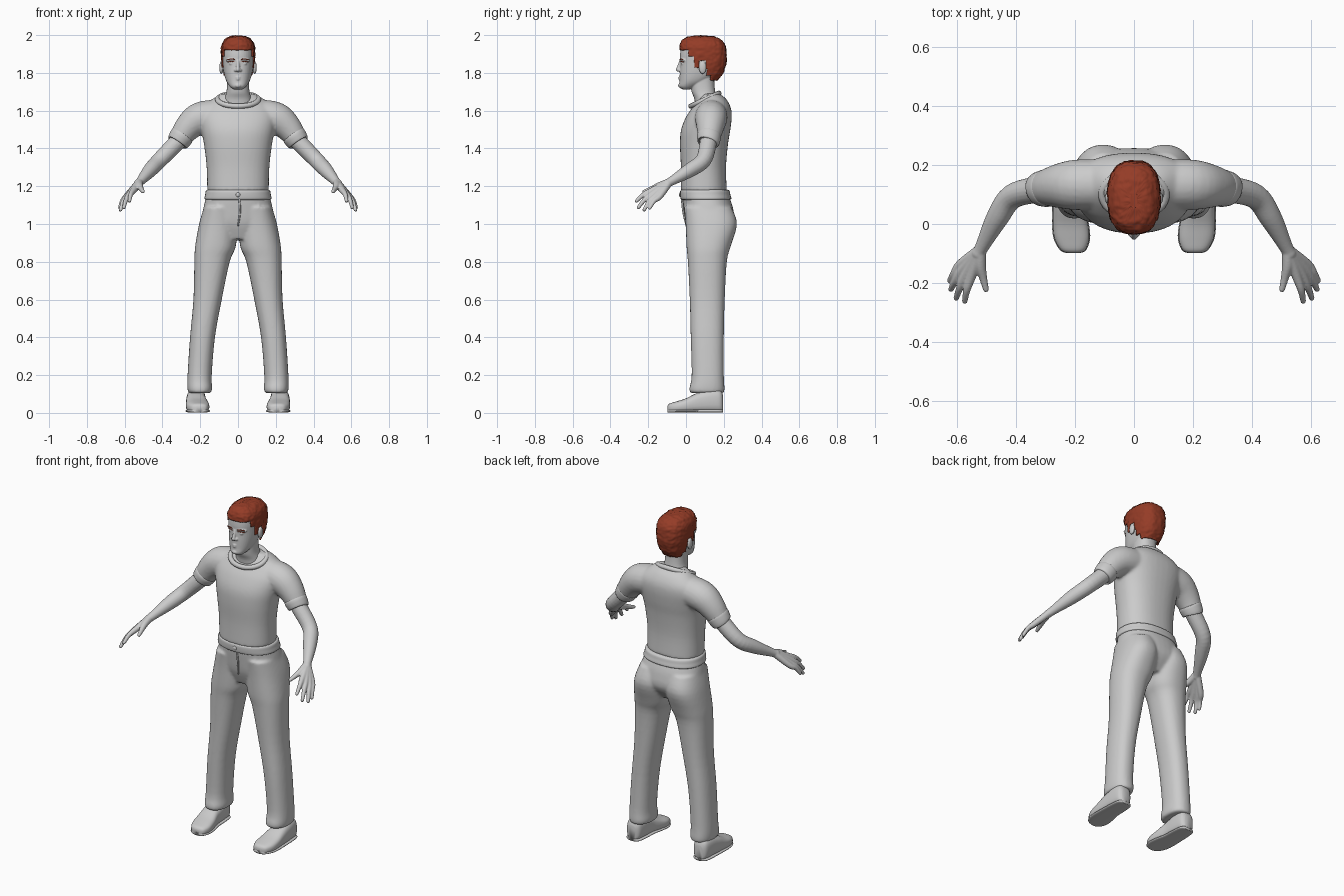
import bpy, bmesh, math, random
from mathutils import Vector, Matrix, noise

random.seed(4)
cube = bpy.data.objects.get("Cube")
if cube:
    bpy.data.objects.remove(cube, do_unlink=True)


def material(name, rgb):
    m = bpy.data.materials.new(name)
    m.use_nodes = True
    m.diffuse_color = (*rgb, 1)
    bsdf = next(n for n in m.node_tree.nodes if n.type == 'BSDF_PRINCIPLED')
    bsdf.inputs["Base Color"].default_value = (*rgb, 1)
    bsdf.inputs["Roughness"].default_value = 0.8
    return m


GREY = material("plain grey", (0.6, 0.6, 0.6))
HAIR = material("auburn hair", (0.3, 0.045, 0.02))


def spline(rows, n):
    """Smoothly interpolate rows of numbers."""
    out = []
    for i in range(len(rows) - 1):
        quad = [rows[max(i - 1, 0)], rows[i], rows[i + 1], rows[min(i + 2, len(rows) - 1)]]
        for k in range(n):
            t = k / n
            out.append([b + t / 2 * (c - a + t * (2*a - 5*b + 4*c - d + t * (3*(b - c) + d - a)))
                        for a, b, c, d in zip(*quad)])
    return out + [list(rows[-1])]


def skin(bm, rings, sides, power=2.0):
    """Skin closed superellipse rings given as centre, u radius vector, v radius vector."""
    def pw(a):
        return math.copysign(abs(a) ** (2 / power), a)
    loops = []
    for c, u, v in rings:
        angles = [math.tau * k / sides for k in range(sides)]
        loops.append([bm.verts.new(c + u * pw(math.cos(a)) + v * pw(math.sin(a))) for a in angles])
    for lo, hi in zip(loops, loops[1:]):
        for k in range(sides):
            j = (k + 1) % sides
            bm.faces.new((lo[k], lo[j], hi[j], hi[k]))
    bm.faces.new(loops[0][::-1])
    bm.faces.new(loops[-1])


def stack(bm, rows, n=4, sides=40, power=2.3, s=1):
    """Upright form from rows of z, x0, x1, y0, y1."""
    skin(bm, [(Vector((s * (a + b) / 2, (c + d) / 2, z)), Vector(((b - a) / 2, 0, 0)),
               Vector((0, (d - c) / 2, 0))) for z, a, b, c, d in spline(rows, n)], sides, power)


def centred(rows):
    return [(z, -w, w, f, b) for z, w, f, b in rows]


def ball(bm, loc, scale):
    m = Matrix.Translation(loc) @ Matrix.Diagonal((*scale, 1))
    bmesh.ops.create_icosphere(bm, subdivisions=3, radius=1, matrix=m)


def tube(bm, path, n=5, sides=20, rounded=True):
    """Round limb through points x, y, z, radius."""
    pts = spline(path, n)
    rings = []
    for i, p in enumerate(pts):
        t = Vector(pts[min(i + 1, len(pts) - 1)][:3]) - Vector(pts[max(i - 1, 0)][:3])
        u = t.cross(Vector((0.3, 0.9, 0.2))).normalized()
        rings.append((Vector(p[:3]), u * p[3], t.cross(u).normalized() * p[3]))
    skin(bm, rings, sides)
    if rounded:
        for p in (path[0], path[-1]):
            ball(bm, p[:3], [p[3]] * 3)


def finish(name, bm, mat=GREY, voxel=0, smooth=0, mirror=False):
    bmesh.ops.recalc_face_normals(bm, faces=bm.faces)
    me = bpy.data.meshes.new(name)
    bm.to_mesh(me)
    bm.free()
    me.materials.append(mat)
    ob = bpy.data.objects.new(name, me)
    bpy.context.collection.objects.link(ob)
    for p in me.polygons:
        p.use_smooth = True
    if voxel:
        r = ob.modifiers.new("Blend", 'REMESH')
        r.mode, r.voxel_size, r.use_smooth_shade = 'VOXEL', voxel, True
    if smooth:
        f = ob.modifiers.new("Soften", 'SMOOTH')
        f.factor, f.iterations = 0.5, smooth
    if mirror:
        ob.modifiers.new("Mirror", 'MIRROR')
    return ob


# Shirt: torso and sleeves blended together
bm = bmesh.new()
stack(bm, centred([(1.175, .163, -.028, .216), (1.3, .166, -.027, .212), (1.42, .18, -.032, .222),
                   (1.5, .195, -.026, .235), (1.57, .205, .002, .242), (1.62, .185, .036, .236),
                   (1.665, .13, .07, .21), (1.69, .09, .09, .175)]))
for s in (1, -1):
    tube(bm, [(s * .1, .135, 1.575, .085), (s * .2, .133, 1.56, .086), (s * .265, .128, 1.51, .073),
              (s * .32, .12, 1.433, .054)], rounded=False)
finish("shirt", bm, voxel=.008, smooth=8)

# Rolled sleeve hems
bm = bmesh.new()
tube(bm, [(.292, .123, 1.473, .058), (.297, .122, 1.466, .064), (.318, .12, 1.436, .059),
          (.322, .119, 1.43, .054)], n=3, sides=32, rounded=False)
finish("sleeve_hem", bm, mirror=True)

# Collar: a tilted ring around the neck
cu = bpy.data.curves.new("collar", 'CURVE')
cu.dimensions, cu.bevel_depth, cu.bevel_resolution = '3D', .014, 3
sp = cu.splines.new('POLY')
sp.points.add(39)
for k, p in enumerate(sp.points):
    a = math.tau * k / 40
    p.co = (.108 * math.sin(a), .1 - .074 * math.cos(a), 1.658 - .034 * math.cos(a), 1)
sp.use_cyclic_u = True
cu.materials.append(GREY)
bpy.context.collection.objects.link(bpy.data.objects.new("collar", cu))

# Trousers: pelvis and two legs
bm = bmesh.new()
stack(bm, centred([(.92, .12, .03, .2), (1.0, .195, 0, .255), (1.08, .184, -.012, .25),
                   (1.14, .17, -.018, .23), (1.185, .16, -.02, .214)]))
for s in (1, -1):
    stack(bm, [(.105, .143, .262, .022, .2), (.13, .137, .268, .018, .204), (.2, .139, .267, .03, .2),
               (.4, .122, .254, .025, .2), (.6, .086, .236, .02, .205), (.8, .044, .231, .01, .216),
               (.88, .012, .227, .003, .236), (1.0, .002, .206, -.002, .27),
               (1.09, .01, .18, -.01, .24)], s=s)
finish("trousers", bm, voxel=.008, smooth=6)

# Waistband, fly seam and button
bm = bmesh.new()
stack(bm, centred([(1.128, .165, -.02, .226), (1.133, .178, -.028, .24), (1.155, .174, -.031, .235),
                   (1.176, .17, -.03, .23), (1.182, .158, -.02, .216)]), n=3)
finish("waistband", bm)
bm = bmesh.new()
tube(bm, [(.008, -.022, 1.13, .005), (.01, -.014, 1.06, .005), (0, .002, .99, .004)])
ball(bm, (0, -.031, 1.155), (.012, .006, .012))
finish("fly_seam", bm)

# Shoes: upper lofted from toe to heel, with a thin sole
for name, grow, flat in (("shoe", 0, 0), ("shoe_sole", .003, .018)):
    bm = bmesh.new()
    rows = [(-.099, .02, .035), (-.088, .042, .048), (-.05, .059, .06), (0, .06, .076), (.06, .053, .105),
            (.13, .05, .125), (.18, .043, .12), (.197, .025, .09)]
    rings = []
    for y, w, h in spline(rows, 4):
        h = flat or h
        cx = .222 - .1 * (.06 - y) * (y < .06)
        rings.append((Vector((cx, y, h / 2 + .001)), Vector((w + grow, 0, 0)), Vector((0, 0, h / 2))))
    skin(bm, rings, 28, 2.8)
    finish(name, bm, mirror=True)

# Arms with hands
bm = bmesh.new()
tube(bm, [(.26, .125, 1.5, .046), (.33, .117, 1.425, .045), (.415, .092, 1.338, .042),
          (.465, .02, 1.285, .038), (.515, -.075, 1.228, .024), (.528, -.1, 1.214, .023)])
wrist = (.522, -.088, 1.222, .02)
for knuckle, tip in (((.553, -.178, 1.178), (.575, -.262, 1.122)),
                     ((.571, -.172, 1.163), (.604, -.252, 1.088)),
                     ((.584, -.157, 1.152), (.622, -.222, 1.075)),
                     ((.59, -.138, 1.147), (.626, -.192, 1.085))):
    mid = [(a + b) / 2 + c for a, b, c in zip(knuckle, tip, (.004, -.004, .006))]
    tube(bm, [wrist, (*knuckle, .0165), (*mid, .0125), (*tip, .0095)])
tube(bm, [wrist, (.522, -.14, 1.203, .019), (.512, -.185, 1.185, .0135), (.503, -.222, 1.172, .01)])
finish("arm", bm, voxel=.004, smooth=3, mirror=True)

# Head, neck and facial features
bm = bmesh.new()
stack(bm, centred([(1.6, .085, .05, .18), (1.66, .072, .045, .165), (1.7, .061, .03, .155),
                   (1.75, .058, .025, .15), (1.8, .06, .03, .15)]))
stack(bm, centred([(1.713, .026, -.02, .02), (1.728, .043, -.036, .06), (1.757, .062, -.034, .12),
                   (1.8, .075, -.033, .17), (1.85, .082, -.031, .196), (1.9, .084, -.031, .2),
                   (1.945, .076, -.02, .185), (1.98, .045, .02, .145)]))
tube(bm, [(0, -.028, 1.862, .008), (0, -.036, 1.838, .009), (0, -.042, 1.817, .0115)])
for z, w, r in ((1.776, .02, .0055), (1.767, .017, .006)):
    tube(bm, [(-w, -.025, z, .003), (0, -.034, z, r), (w, -.025, z, .003)])
ball(bm, (0, -.03, 1.733), (.018, .012, .012))
for s in (1, -1):
    ball(bm, (s * .012, -.034, 1.814), (.009, .009, .008))
    ball(bm, (s * .034, -.014, 1.85), (.014, .014, .011))
    ball(bm, (s * .089, .088, 1.828), (.01, .02, .034))
    tube(bm, [(s * .012, -.026, 1.868, .007), (s * .035, -.021, 1.872, .007), (s * .058, -.01, 1.866, .006)])
finish("head", bm, voxel=.0035, smooth=3)

# Eyebrows and upper lashes
bm = bmesh.new()
for z, depth, r in ((1.871, -.002, .0028), (1.858, .001, .002)):
    tube(bm, [(.018, depth - .029, z, r), (.035, depth - .027, z + .003, r), (.055, depth - .016, z - .001, r)],
         sides=8)
finish("brow_and_lashes", bm, HAIR, mirror=True)


# Hair: a rough cap trimmed along the hairline
def hairline(y):
    for limit, z in ((.015, 1.918), (.045, 1.885), (.07, 1.825), (.108, 1.862), (.13, 1.785)):
        if y < limit:
            return z
    return 1.76


bm = bmesh.new()
stack(bm, centred([(1.75, .064, 0, .158), (1.77, .07, -.01, .175), (1.8, .079, -.02, .197),
                   (1.85, .087, -.028, .213), (1.9, .09, -.034, .215), (1.945, .087, -.032, .208),
                   (1.975, .07, -.018, .185), (1.991, .045, .01, .15), (1.997, .012, .06, .1)]),
      n=7, sides=96, power=2.5)
bm.normal_update()
for v in bm.verts:
    wave = noise.noise(Vector((v.co.x * 40, v.co.y * 70, v.co.z * 70)))
    v.co += v.normal * (wave * .004 + random.uniform(-.0012, .0012))
trim = [f for f in bm.faces if f.calc_center_median().z < hairline(f.calc_center_median().y)]
bmesh.ops.delete(bm, geom=trim, context='FACES')
cap = finish("hair", bm, HAIR)
shell = cap.modifiers.new("Thickness", 'SOLIDIFY')
shell.thickness, shell.offset = .01, -1
